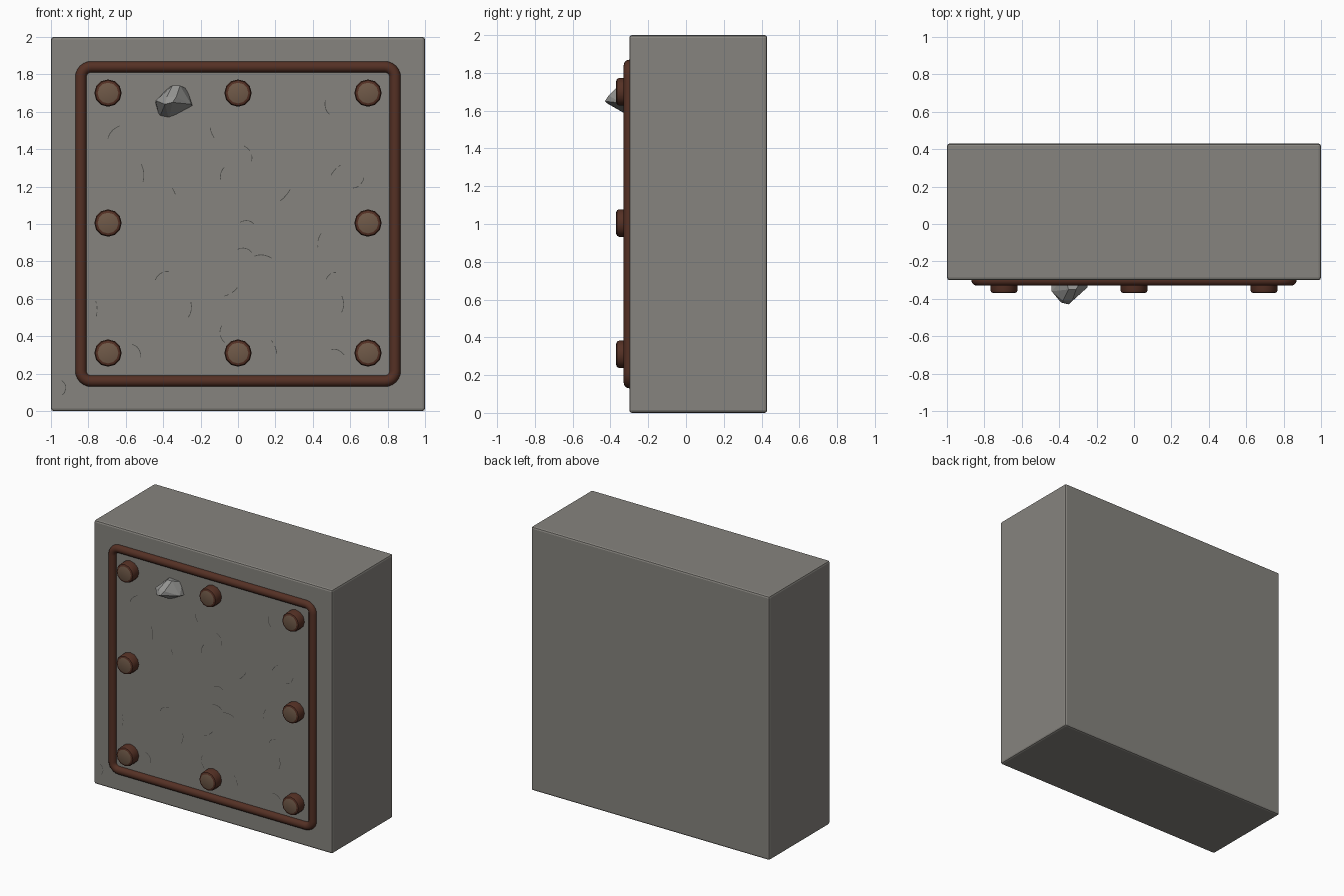
import bpy, bmesh, math, random
from mathutils import Matrix, Vector

cube = bpy.data.objects.get("Cube")
if cube:
    bpy.data.objects.remove(cube, do_unlink=True)

FRONT = -0.3
random.seed(4)


def material(name, rgb):
    mat = bpy.data.materials.new(name)
    mat.use_nodes = True
    mat.diffuse_color = (*rgb, 1)
    mat.node_tree.nodes["Principled BSDF"].inputs["Base Color"].default_value = (*rgb, 1)
    return mat


stone = material("stone grey", (0.24, 0.23, 0.21))
pale = material("pale rock", (0.3, 0.3, 0.29))
rust = material("rust brown", (0.09, 0.03, 0.018))
worn = material("worn bronze", (0.16, 0.1, 0.065))
dark = material("crack grey", (0.07, 0.07, 0.065))


def add_object(name, bm, *mats):
    mesh = bpy.data.meshes.new(name)
    bmesh.ops.recalc_face_normals(bm, faces=bm.faces)
    bm.to_mesh(mesh)
    bm.free()
    for mat in mats:
        mesh.materials.append(mat)
    obj = bpy.data.objects.new(name, mesh)
    bpy.context.collection.objects.link(obj)
    return obj


def smooth(obj, degrees):
    bpy.ops.object.select_all(action='DESELECT')
    obj.select_set(True)
    bpy.context.view_layer.objects.active = obj
    bpy.ops.object.shade_smooth_by_angle(angle=math.radians(degrees))


# Stone block with softened edges
bm = bmesh.new()
size = Matrix.Diagonal((2, 0.73, 2, 1))
bmesh.ops.create_cube(bm, size=1, matrix=Matrix.Translation((0, FRONT + 0.365, 1)) @ size)
bmesh.ops.bevel(bm, geom=bm.edges[:], offset=0.014, segments=2, profile=0.5, affect='EDGES')
add_object("stone_block", bm, stone)

# Rounded square rim: a ring of cross-sections swept round four corners
bm = bmesh.new()
half, corner, tube, sides = 0.84, 0.055, 0.03, 12
rings = []
for quarter in range(4):
    for step in range(7):
        turn = math.radians(90 * quarter + 15 * step)
        mid = math.radians(90 * quarter + 45)
        reach = (half - corner) * math.sqrt(2)
        out = Vector((math.cos(turn), 0, math.sin(turn)))
        centre = Vector((reach * math.cos(mid), FRONT, 1 + reach * math.sin(mid))) + corner * out
        ring = []
        for k in range(sides):
            a = math.tau * k / sides
            ring.append(bm.verts.new(centre + tube * (math.cos(a) * out + Vector((0, math.sin(a), 0)))))
        rings.append(ring)
for i, ring in enumerate(rings):
    after = rings[(i + 1) % len(rings)]
    for k in range(sides):
        j = (k + 1) % sides
        bm.faces.new((ring[k], ring[j], after[j], after[k]))
smooth(add_object("rim", bm, rust), 40)

# Eight chamfered bolts around the panel, front caps in the worn colour
places = [(x, z) for z in ("bottom", "middle", "top") for x in ("left", "middle", "right")]
offset = {"left": 0.695, "right": -0.695, "top": 0.695, "bottom": -0.695, "middle": 0}
for x, z in places:
    if x == z:
        continue
    bm = bmesh.new()
    place = Matrix.Translation((offset[x], FRONT - 0.03, 1.005 + offset[z]))
    bmesh.ops.create_cone(bm, cap_ends=True, segments=12, radius1=0.073, radius2=0.073, depth=0.08,
                          matrix=place @ Matrix.Rotation(math.pi / 2, 4, 'X'))
    rim_edges = [e for e in bm.edges if all(v.co.y < FRONT - 0.05 for v in e.verts)]
    bmesh.ops.bevel(bm, geom=rim_edges, offset=0.017, segments=2, profile=0.5, affect='EDGES')
    bm.normal_update()
    for face in bm.faces:
        face.material_index = int(face.normal.y < -0.98)
    smooth(add_object(f"bolt_{z}_{x}", bm, rust, worn), 35)

# Faceted rock stuck in the panel
bm = bmesh.new()
base = [(-0.44, 1.64), (-0.42, 1.57), (-0.37, 1.56), (-0.24, 1.63), (-0.27, 1.72), (-0.37, 1.73)]
points = [(x, FRONT + 0.02, z) for x, z in base] + [
    (-0.44, -0.36, 1.66), (-0.25, -0.34, 1.64), (-0.31, -0.35, 1.74), (-0.35, -0.35, 1.74),
    (-0.39, -0.42, 1.64), (-0.35, -0.43, 1.65), (-0.33, -0.41, 1.68), (-0.38, -0.41, 1.68)]
hull = bmesh.ops.convex_hull(bm, input=[bm.verts.new(p) for p in points])
bmesh.ops.delete(bm, geom=hull["geom_interior"], context='VERTS')
add_object("rock", bm, pale)

# Hairline cracks: x, z, heading in degrees
cracks = [(-0.68, 1.5, 70), (-0.15, 1.5, 120), (0.08, 1.38, 80), (0.46, 1.62, 130), (-0.5, 1.27, 80),
          (-0.1, 1.28, 100), (0.25, 1.14, 35), (0.66, 1.2, 10), (0.52, 1.3, 60), (0.05, 1.03, 140),
          (-0.35, 1.2, 110), (0.42, 0.92, 100), (0.14, 0.84, 150), (0.04, 0.88, 20), (0.5, 0.75, 160),
          (-0.42, 0.74, 60), (-0.03, 0.63, 20), (-0.75, 0.55, 80), (0.57, 0.57, 70), (-0.25, 0.52, 50),
          (-0.52, 0.33, 90), (0.2, 0.35, 100), (0.52, 0.34, 30), (-0.1, 0.4, 130), (-0.91, 0.12, 50)]
bm = bmesh.new()
for x, z, heading in cracks:
    angle = math.radians(heading)
    bend = random.choice((-1, 1)) * random.uniform(0.1, 0.4)
    spot = Vector((x, FRONT - 0.002, z)) - 0.045 * Vector((math.cos(angle), 0, math.sin(angle)))
    last = None
    for step in range(6):
        along = Vector((math.cos(angle), 0, math.sin(angle)))
        side = 0.002 * Vector((-along.z, 0, along.x))
        pair = (bm.verts.new(spot - side), bm.verts.new(spot + side))
        if last and random.random() < 0.8:
            bm.faces.new((last[0], pair[0], pair[1], last[1]))
        last = pair
        spot += along * random.uniform(0.012, 0.024)
        angle += bend
loose = [v for v in bm.verts if not v.link_faces]
bmesh.ops.delete(bm, geom=loose, context='VERTS')
for face in bm.faces:
    face.normal_update()
    if face.normal.y > 0:
        face.normal_flip()
add_object("cracks", bm, dark)
